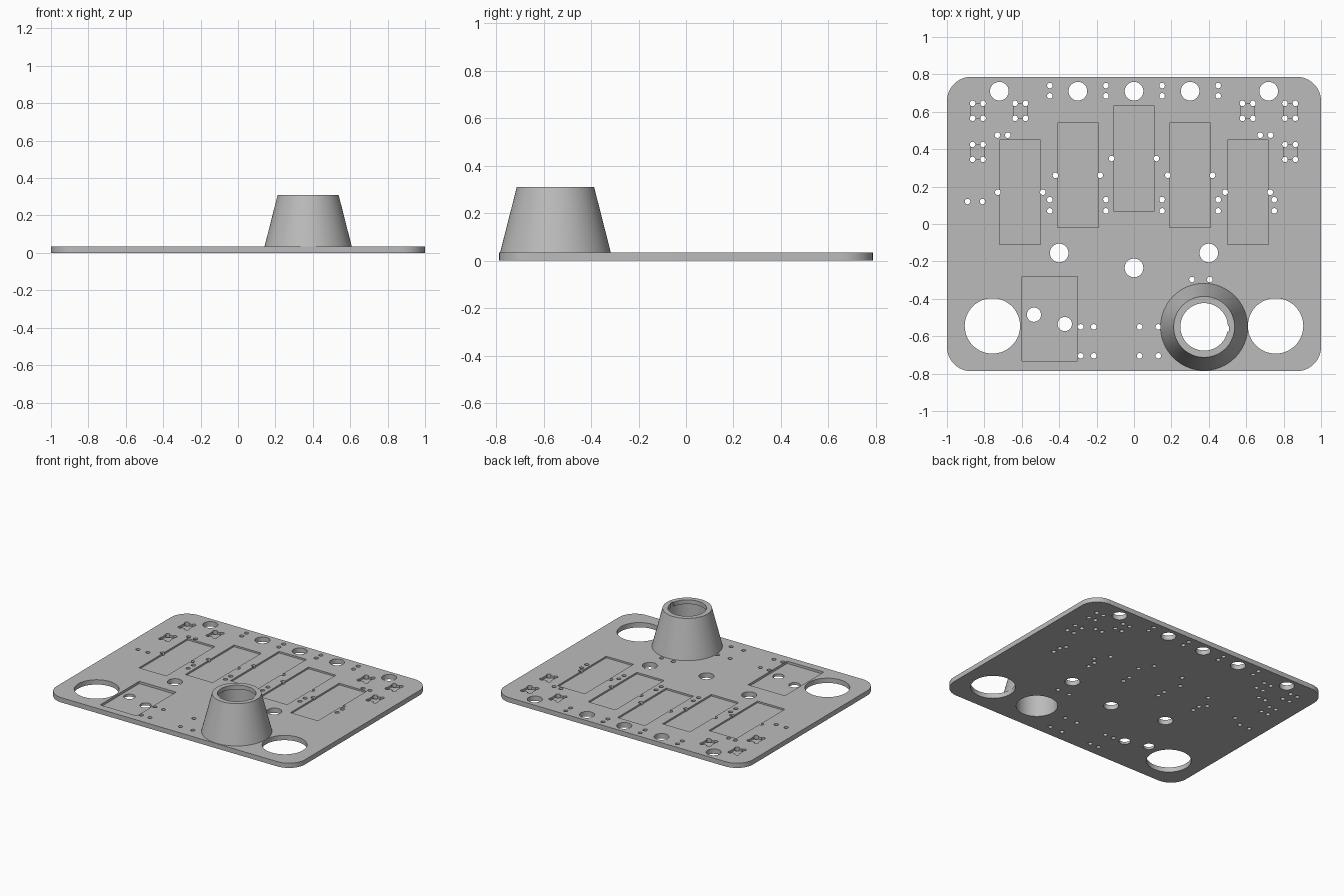
import bpy
import bmesh
import math
from mathutils import Matrix, Vector

default_cube = bpy.data.objects.get("Cube")
if default_cube:
    bpy.data.objects.remove(default_cube, do_unlink=True)

THICKNESS = 0.035
HALF_X, HALF_Y, CORNER = 1.0, 0.787, 0.13
CONE_CENTRE = (0.375, -0.55)

grey = bpy.data.materials.new("plain grey")
grey.use_nodes = True
grey.diffuse_color = (0.5, 0.5, 0.5, 1)
grey.node_tree.nodes["Principled BSDF"].inputs["Base Color"].default_value = (0.5, 0.5, 0.5, 1)


def make_object(name, bm):
    """Turn a bmesh into a linked grey object."""
    bmesh.ops.recalc_face_normals(bm, faces=bm.faces)
    mesh = bpy.data.meshes.new(name)
    bm.to_mesh(mesh)
    bm.free()
    mesh.materials.append(grey)
    obj = bpy.data.objects.new(name, mesh)
    bpy.context.collection.objects.link(obj)
    return obj


def add_box(bm, centre, half_size, bottom, top):
    """Add an upright box given its centre, half sizes and z range."""
    place = Matrix.Translation((*centre, (bottom + top) / 2))
    scale = Matrix.Diagonal((2 * half_size[0], 2 * half_size[1], top - bottom, 1))
    bmesh.ops.create_cube(bm, size=1, matrix=place @ scale)


def add_drill(bm, centre, radius):
    """Add a cylinder that passes right through the plate."""
    sides = 64 if radius > 0.1 else 32 if radius > 0.03 else 16
    bmesh.ops.create_cone(bm, cap_ends=True, segments=sides, radius1=radius, radius2=radius,
                          depth=4 * THICKNESS, matrix=Matrix.Translation((*centre, THICKNESS / 2)))


def cut(target, bm, name):
    """Subtract a cutter bmesh from the target and remove the cutter."""
    cutter = make_object(name, bm)
    cutter.hide_render = True
    modifier = target.modifiers.new(name, "BOOLEAN")
    modifier.operation = "DIFFERENCE"
    modifier.solver = "EXACT"
    modifier.object = cutter
    graph = bpy.context.evaluated_depsgraph_get()
    result = bpy.data.meshes.new_from_object(target.evaluated_get(graph))
    target.modifiers.clear()
    target.data = result
    bpy.data.objects.remove(cutter, do_unlink=True)


def smooth(obj):
    """Smooth the round walls and keep the edges sharp."""
    bpy.ops.object.select_all(action="DESELECT")
    obj.select_set(True)
    bpy.context.view_layer.objects.active = obj
    bpy.ops.object.shade_smooth_by_angle(angle=math.radians(30))


def mirrored(points):
    """Return the points together with their left-right mirror images."""
    return [(side * x, y) for x, y in points for side in (-1, 1)]


# Base plate with rounded corners
bm = bmesh.new()
outline = []
for quarter, (sx, sy) in enumerate([(1, 1), (-1, 1), (-1, -1), (1, -1)]):
    for step in range(13):
        angle = (quarter + step / 12) * math.pi / 2
        outline.append(bm.verts.new((sx * (HALF_X - CORNER) + CORNER * math.cos(angle),
                                     sy * (HALF_Y - CORNER) + CORNER * math.sin(angle), 0)))
base = bm.faces.new(outline)
raised = bmesh.ops.extrude_face_region(bm, geom=[base])["geom"]
bmesh.ops.translate(bm, vec=(0, 0, THICKNESS),
                    verts=[item for item in raised if isinstance(item, bmesh.types.BMVert)])
plate = make_object("base_plate", bm)

# Shallow rectangular recesses: five in an arc and one at the front
recesses = [(0, 0.35)] + mirrored([(0.3, 0.26), (0.61, 0.17)])
bm = bmesh.new()
for centre in recesses:
    add_box(bm, centre, (0.11, 0.28), THICKNESS - 0.012, 0.1)
add_box(bm, (-0.45, -0.507), (0.148, 0.225), THICKNESS - 0.017, 0.1)
cut(plate, bm, "recess_cutter")

# Small square sockets near the back corners
sockets = mirrored([(0.835, 0.605), (0.608, 0.605), (0.835, 0.385)])
bm = bmesh.new()
for centre in sockets:
    add_box(bm, centre, (0.037, 0.04), THICKNESS - 0.017, 0.1)
cut(plate, bm, "socket_cutter")

# Through holes, from the large openings down to the pin holes
large = mirrored([(0.757, -0.545)])
medium = [(0, 0.71), (0, -0.235)] + mirrored([(0.3, 0.71), (0.72, 0.71), (0.4, -0.155)])
recess_holes = [(-0.535, -0.485), (-0.37, -0.535)]
pins = mirrored([(0.73, 0.475), (0.675, 0.475), (0.12, 0.35), (0.18, 0.26),
                 (0.42, 0.26), (0.487, 0.17), (0.728, 0.17)])
pins += mirrored([(x, y) for x in (0.15, 0.45) for y in (0.74, 0.685, 0.13, 0.07)])
pins += [(x, y) for x in (-0.285, -0.215, 0.03, 0.13) for y in (-0.55, -0.705)]
pins += [(0.75, 0.13), (0.75, 0.07), (-0.89, 0.12), (-0.81, 0.12), (0.31, -0.297), (0.405, -0.297)]
pins += [(x + sx * 0.028, y + sy * 0.04) for x, y in sockets for sx in (-1, 1) for sy in (-1, 1)]

bm = bmesh.new()
for radius, centres in ((0.148, large), (0.137, [CONE_CENTRE]), (0.05, medium),
                        (0.038, recess_holes), (0.015, pins)):
    for centre in centres:
        add_drill(bm, centre, radius)
cut(plate, bm, "hole_cutter")
smooth(plate)

# Hollow tapered collar with a narrower lip at the top
bm = bmesh.new()
profile = [(0.233, THICKNESS), (0.163, 0.31), (0.127, 0.31),
           (0.127, 0.28), (0.137, 0.28), (0.137, THICKNESS)]
points = [bm.verts.new((radius, 0, z)) for radius, z in profile]
edges = [bm.edges.new((points[i - 1], points[i])) for i in range(len(points))]
bmesh.ops.spin(bm, geom=points + edges, cent=(0, 0, 0), axis=(0, 0, 1),
               angle=math.tau, steps=64, use_merge=True)
bmesh.ops.remove_doubles(bm, verts=bm.verts, dist=0.0001)
bmesh.ops.translate(bm, verts=bm.verts, vec=Vector((*CONE_CENTRE, 0)))
collar = make_object("tapered_collar", bm)

# Key notch in the lip
bm = bmesh.new()
add_box(bm, (CONE_CENTRE[0] + 0.12, CONE_CENTRE[1] - 0.01), (0.014, 0.015), 0.26, 0.35)
cut(collar, bm, "notch_cutter")
smooth(collar)
